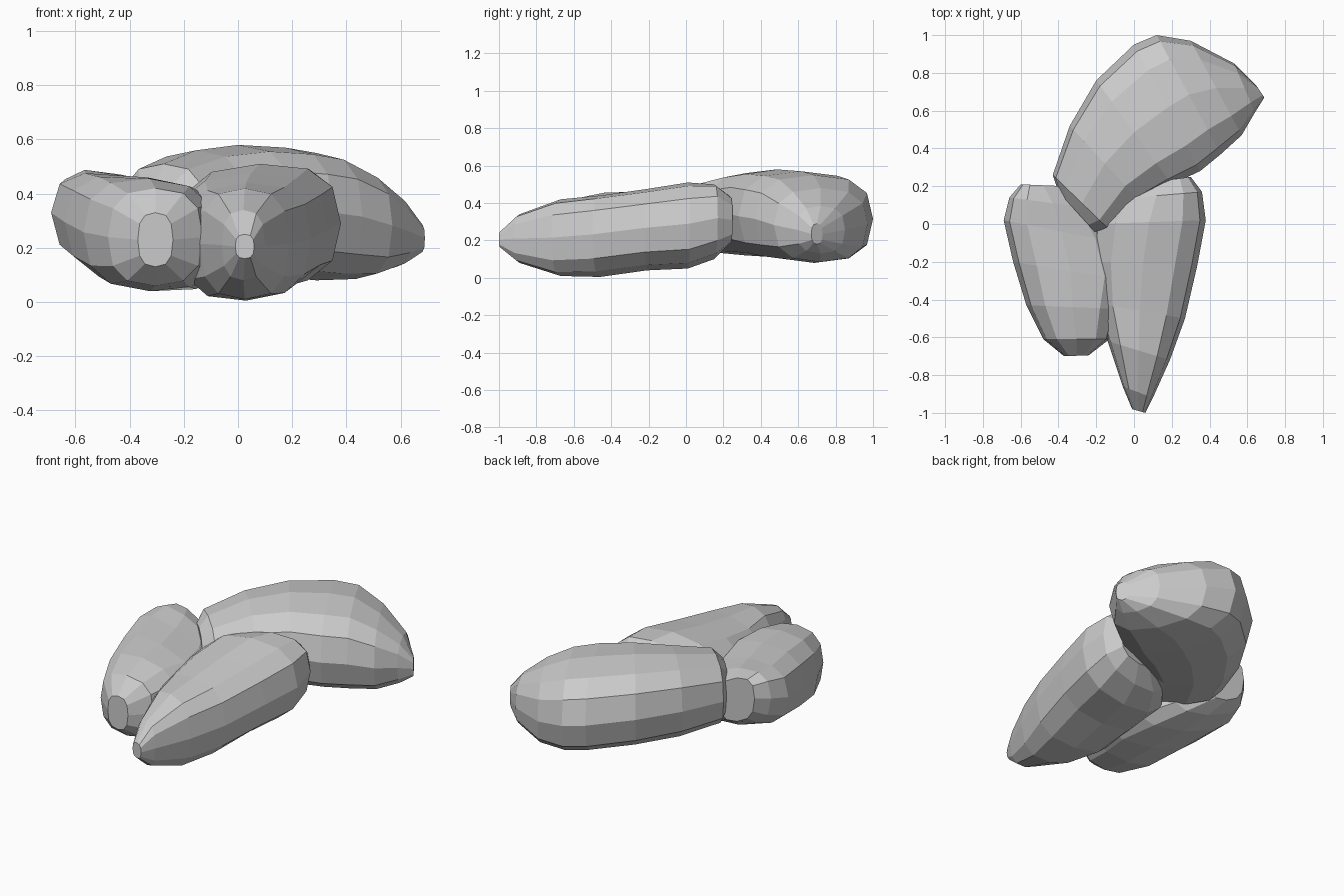
import bpy, bmesh, math
from mathutils import Vector

SIDES = 12


def lobe(name, stations, power=0.76):
    """Loft rounded rings; station = left x,y, right x,y, low z, high z, side tilt."""
    bm = bmesh.new()
    rings = []
    for lx, ly, rx, ry, z0, z1, tilt in stations:
        mid = Vector(((lx + rx) / 2, (ly + ry) / 2, (z0 + z1) / 2))
        half = Vector(((rx - lx) / 2, (ry - ly) / 2, tilt))
        ring = []
        for i in range(SIDES):
            a = math.tau * i / SIDES
            c, s = math.cos(a), math.sin(a)
            c = math.copysign(abs(c) ** power, c)
            s = math.copysign(abs(s) ** power, s)
            ring.append(bm.verts.new(mid + half * c + Vector((0, 0, (z1 - z0) / 2 * s))))
        rings.append(ring)
    for a, b in zip(rings, rings[1:]):
        for i in range(SIDES):
            j = (i + 1) % SIDES
            bm.faces.new((a[i], a[j], b[j], b[i]))
    bm.faces.new(rings[0])
    bm.faces.new(rings[-1])
    bmesh.ops.recalc_face_normals(bm, faces=bm.faces)
    mesh = bpy.data.meshes.new(name)
    bm.to_mesh(mesh)
    bm.free()
    obj = bpy.data.objects.new(name, mesh)
    bpy.context.collection.objects.link(obj)
    return obj


# Large lobe at the back, running diagonally
lobe("back_lobe", [
    (-0.40, 0.17, -0.20, -0.05, 0.20, 0.45, 0),
    (-0.43, 0.26, -0.12, -0.04, 0.14, 0.51, 0),
    (-0.34, 0.52, 0.03, 0.12, 0.12, 0.56, 0),
    (-0.20, 0.76, 0.20, 0.21, 0.11, 0.58, 0),
    (0.00, 0.95, 0.35, 0.28, 0.09, 0.57, 0),
    (0.12, 1.00, 0.46, 0.37, 0.08, 0.55, 0),
    (0.30, 0.97, 0.57, 0.47, 0.085, 0.48, 0),
    (0.53, 0.85, 0.64, 0.59, 0.13, 0.385, 0),
    (0.65, 0.73, 0.69, 0.67, 0.18, 0.29, 0),
])

# Long pointed lobe at the front right
lobe("right_lobe", [
    (-0.01, -0.98, 0.06, -1.00, 0.16, 0.25, 0),
    (-0.06, -0.86, 0.10, -0.92, 0.08, 0.34, 0),
    (-0.14, -0.62, 0.19, -0.72, 0.01, 0.42, 0),
    (-0.21, -0.42, 0.27, -0.50, 0.005, 0.44, 0.01),
    (-0.24, -0.20, 0.335, -0.22, 0.04, 0.475, 0.01),
    (-0.22, 0.00, 0.38, 0.02, 0.05, 0.51, 0.01),
    (-0.12, 0.13, 0.36, 0.17, 0.10, 0.50, 0.02),
    (0.02, 0.21, 0.30, 0.25, 0.18, 0.44, 0),
])

# Shorter blunt lobe at the front left, outer edge raised towards the rear
lobe("left_lobe", [
    (-0.37, -0.70, -0.24, -0.695, 0.13, 0.33, 0),
    (-0.48, -0.61, -0.13, -0.61, 0.06, 0.42, 0),
    (-0.57, -0.43, -0.08, -0.45, 0.04, 0.455, -0.01),
    (-0.64, -0.20, -0.03, -0.30, 0.05, 0.46, -0.04),
    (-0.69, 0.02, -0.08, -0.10, 0.08, 0.46, -0.06),
    (-0.66, 0.14, -0.20, 0.08, 0.13, 0.47, -0.06),
    (-0.60, 0.21, -0.36, 0.20, 0.20, 0.46, -0.04),
])
